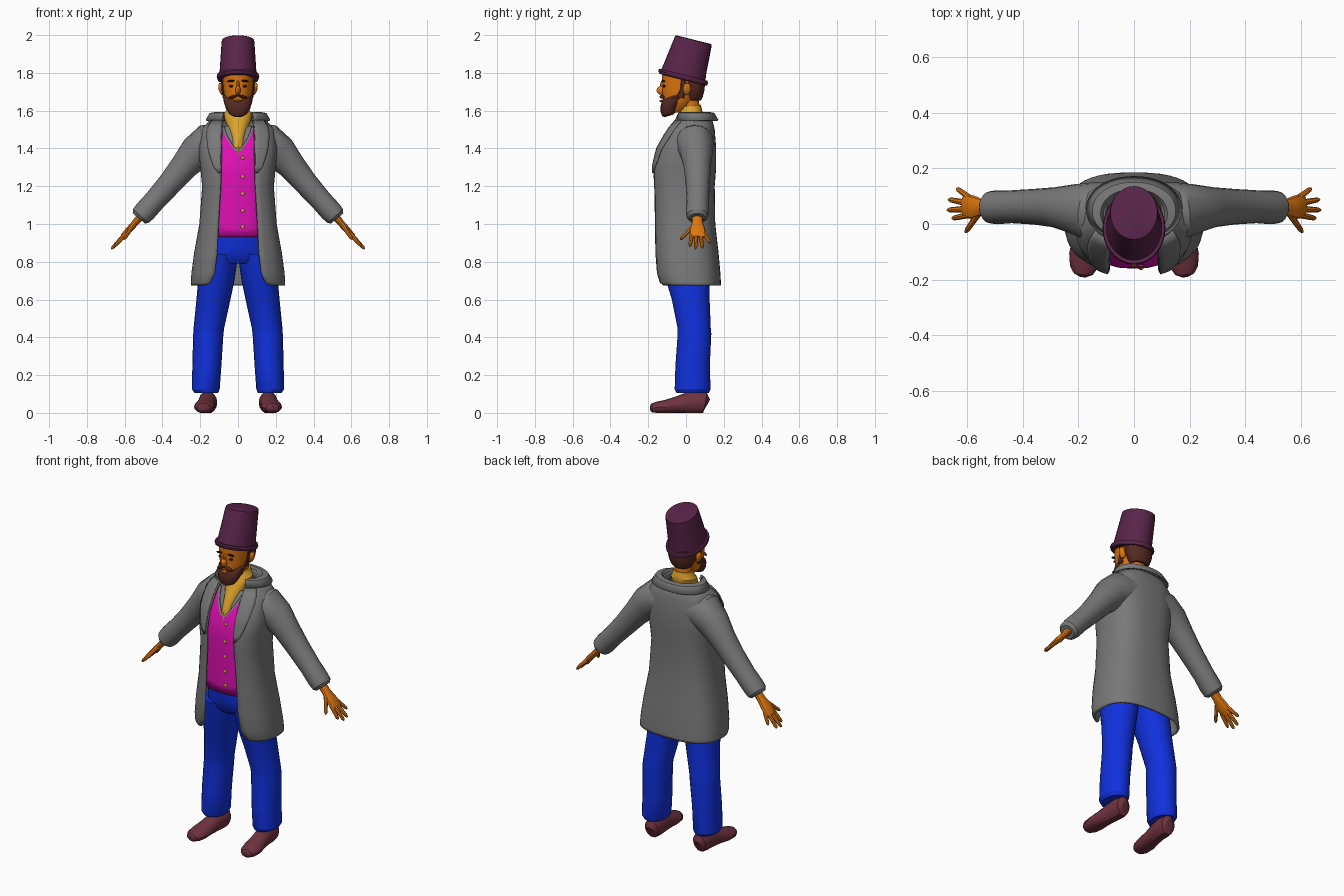
import bpy, bmesh, math
from mathutils import Vector, Matrix

def mat(name, r, g, b):
    m = bpy.data.materials.new(name)
    m.diffuse_color = (r, g, b, 1)
    return m

GREY = mat("coat grey", .19, .19, .19)
BLUE = mat("trouser blue", .005, .03, .72)
PINK = mat("waistcoat magenta", .76, .005, .47)
GOLD = mat("scarf gold", .72, .36, .025)
SKIN = mat("skin orange", .72, .18, .005)
PLUM = mat("hat plum", .10, .018, .068)
SHOE = mat("shoe maroon", .16, .032, .05)
HAIR = mat("hair brown", .095, .023, .017)
DARK = mat("dark brown", .02, .008, .006)

def finish(name, bm, mats, mirror=False, thick=0):
    bmesh.ops.recalc_face_normals(bm, faces=bm.faces)
    me = bpy.data.meshes.new(name)
    bm.to_mesh(me)
    bm.free()
    ob = bpy.data.objects.new(name, me)
    bpy.context.collection.objects.link(ob)
    for m in mats:
        me.materials.append(m)
    if mirror:
        mod = ob.modifiers.new("mirror", 'MIRROR')
        mod.use_clip = True
    if thick:
        mod = ob.modifiers.new("thickness", 'SOLIDIFY')
        mod.thickness, mod.offset = thick, -1
    return ob

def skin_rings(name, rings, mats, closed=True, cap=True, mirror=False, thick=0, rule=None, floor=False):
    """Bridge a list of point rings into one surface."""
    bm = bmesh.new()
    vs = [[bm.verts.new(p) for p in r] for r in rings]
    n = len(vs[0])
    for i in range(len(vs) - 1):
        for j in range(n if closed else n - 1):
            k = (j + 1) % n
            f = bm.faces.new((vs[i][j], vs[i][k], vs[i + 1][k], vs[i + 1][j]))
            if rule:
                f.material_index = rule(i, j)
    if closed and cap:
        bm.faces.new(vs[0])
        bm.faces.new(vs[-1])
    if floor:
        for v in bm.verts:
            v.co.z = max(0, v.co.z)
    return finish(name, bm, mats, mirror, thick)

def stack(name, rows, m, slope=0, n=20, mirror=False, cap=True):
    """Upright loft; rows are (x, y, z, rx, ry), slope tips the rings."""
    rings = []
    for x, y, z, rx, ry in rows:
        a = [2 * math.pi * j / n for j in range(n)]
        rings.append([(x + rx * math.cos(t), y + ry * math.sin(t), z - slope * ry * math.sin(t)) for t in a])
    return skin_rings(name, rings, [m], mirror=mirror, cap=cap)

def tube(name, rows, m, ref=(0, 1, 0), n=12, mirror=True, floor=False):
    """Loft square to a path; rows are (x, y, z, radius along ref, other radius)."""
    P = [Vector(r[:3]) for r in rows]
    rings = []
    for i, r in enumerate(rows):
        t = (P[min(i + 1, len(P) - 1)] - P[max(i - 1, 0)]).normalized()
        a = Vector(ref)
        a = (a - t * a.dot(t)).normalized()
        b = t.cross(a)
        rings.append([P[i] + a * r[3] * math.cos(2 * math.pi * j / n) + b * r[4] * math.sin(2 * math.pi * j / n)
                      for j in range(n)])
    return skin_rings(name, rings, [m], mirror=mirror, floor=floor)

def blob(name, c, r, m, mirror=False, turn=0, seg=14):
    bm = bmesh.new()
    M = Matrix.Translation(c) @ Matrix.Rotation(turn, 4, 'Y') @ Matrix.Diagonal((*r, 1))
    bmesh.ops.create_uvsphere(bm, u_segments=seg, v_segments=seg // 2 + 1, radius=1, matrix=M)
    return finish(name, bm, [m], mirror)

def lookup(table, z):
    """Interpolate a (z, half width, front y, back y, opening) table."""
    for a, b in zip(table, table[1:]):
        if z <= b[0]:
            k = max(0, (z - a[0]) / (b[0] - a[0]))
            return [p + (q - p) * k for p, q in zip(a, b)]
    return list(table[-1])

def body_point(row, phi, grow=0, p=.75):
    z, w, f, b = row[:4]
    c, s = math.cos(phi), math.sin(phi)
    return Vector(((w + grow) * math.copysign(abs(c) ** p, c),
                   (f + b) / 2 + ((b - f) / 2 + grow) * math.copysign(abs(s) ** p, s), z))

def half_arc(row, n=18, t0=0, t1=1, grow=0, p=.75):
    """Arc from the front opening round to the middle of the back."""
    start = -math.acos((row[4] / row[1]) ** (1 / p))
    end = math.pi / 2
    pts = [body_point(row, start + (end - start) * (t0 + (t1 - t0) * j / n), grow, p) for j in range(n + 1)]
    if t1 == 1:
        pts[-1].x = 0
    return pts

# Coat: open shell, lapels, collar, sleeves
COAT = [(.675, .25, -.145, .185, .17), (.69, .25, -.155, .185, .145), (.74, .247, -.165, .182, .125),
        (.85, .232, -.172, .172, .112), (1.0, .205, -.175, .155, .105), (1.2, .19, -.178, .152, .093),
        (1.3, .20, -.182, .16, .09), (1.4, .21, -.158, .16, .088), (1.5, .195, -.1, .152, .085),
        (1.55, .15, -.06, .14, .08), (1.58, .105, -.045, .115, .075)]
skin_rings("coat_body", [half_arc(r) for r in COAT], [GREY], closed=False, mirror=True, thick=.012)
lapel = []
for i in range(9):
    z = 1.27 + .28 * i / 8
    lapel.append(half_arc(lookup(COAT, z), 5, 0, .02 + .2 * (i / 8) ** .6, .008))
skin_rings("lapel", lapel, [GREY], closed=False, mirror=True, thick=.008)
COLLAR = [(1.55, .09, -.06, .10, .07), (1.593, .12, -.05, .125, .075),
          (1.588, .15, -.055, .15, .08), (1.55, .172, -.065, .172, .085)]
skin_rings("collar", [half_arc(r, p=.95) for r in COLLAR], [GREY], closed=False, mirror=True, thick=.008)
tube("sleeve", [(.10, .04, 1.43, .11, .10), (.16, .045, 1.425, .105, .105), (.22, .055, 1.38, .088, .092),
                (.285, .06, 1.305, .072, .074), (.36, .062, 1.215, .064, .064), (.44, .062, 1.125, .059, .058),
                (.492, .06, 1.067, .061, .059), (.515, .06, 1.042, .058, .055), (.525, .06, 1.03, .043, .042)],
     GREY, n=16)

# Hands and fingers
tube("palm", [(.515, .06, 1.04, .028, .022), (.545, .06, 1.005, .03, .018), (.575, .06, .972, .042, .017),
              (.607, .064, .937, .044, .014), (.613, .064, .93, .036, .01)], SKIN)
FINGERS = {"thumb": ((.56, .035, .985), (.605, -.03, .918)), "index_finger": ((.598, .032, .945), (.652, .02, .882)),
           "middle_finger": ((.602, .054, .94), (.67, .05, .868)), "ring_finger": ((.602, .076, .94), (.666, .088, .873)),
           "little_finger": ((.592, .095, .95), (.636, .128, .9))}
for name, (a, b) in FINGERS.items():
    a, b = Vector(a), Vector(b)
    tube(name, [(*a.lerp(b, k), r, r) for k, r in ((0, .012), (.5, .0105), (.88, .009), (1, .004))], SKIN, n=8)

# Waistcoat with a V neck and grey edging, over a shirt
VEST = [(.93, .165, -.15, .13), (1.0, .16, -.155, .13), (1.2, .155, -.158, .125), (1.3, .16, -.16, .13),
        (1.4, .16, -.138, .13), (1.46, .15, -.105, .125), (1.52, .12, -.065, .11)]
N = 64
def vest_ring(s):
    out = []
    for j in range(N):
        phi = 2 * math.pi * (j + .5) / N - math.pi
        x = .155 * abs(math.cos(phi)) ** .75
        top = 1.52 - (.14 * max(0, 1 - x / .095) if phi < 0 else 0)
        out.append(body_point(lookup(VEST, .93 + s * (top - .93)), phi))
    return out
skin_rings("waistcoat", [vest_ring(s) for s in (0, .1, .25, .45, .6, .7, .8, .9, .965, 1)], [PINK, GREY],
           cap=False, thick=.006, rule=lambda i, j: int(i == 8))
skin_rings("shirt", [[body_point(lookup(VEST, z), 2 * math.pi * j / 24, -.012) for j in range(24)]
                     for z in (1.2, 1.3, 1.36, 1.4, 1.43, 1.46, 1.5, 1.52)], [GREY])
for z in (1.35, 1.25, 1.16, 1.07, .985):
    blob("button", (.025, lookup(VEST, z)[2] + .001, z), (.01, .007, .01), GOLD, seg=10)

# Scarf
stack("scarf", [(0, -.06, 1.37, .012, .088), (0, -.05, 1.41, .04, .09), (0, -.035, 1.46, .042, .085),
                (0, -.015, 1.51, .055, .075), (0, .012, 1.56, .073, .07), (0, .02, 1.585, .074, .067),
                (0, .024, 1.6, .062, .06), (0, .025, 1.625, .055, .054)], GOLD, slope=-.12)

# Trousers
stack("trouser_leg", [(.168, .035, .105, .062, .085), (.17, .035, .125, .073, .095), (.165, .035, .25, .077, .091),
                      (.157, .045, .42, .08, .089), (.154, .043, .45, .081, .088), (.13, .025, .6, .09, .1),
                      (.115, .01, .7, .096, .115), (.095, 0, .84, .096, .13)], BLUE, mirror=True)
stack("trouser_seat", [(0, .005, .79, .15, .105), (0, .003, .82, .18, .128), (0, -.002, .88, .175, .137),
                       (0, -.006, .97, .155, .138)], BLUE, n=28)

# Shoes
tube("shoe", [(.158, .112, .045, .02, .03), (.159, .1, .052, .043, .055), (.16, .06, .055, .05, .06),
              (.163, .01, .052, .047, .057), (.17, -.05, .042, .05, .044), (.177, -.11, .032, .056, .036),
              (.18, -.155, .028, .05, .031), (.182, -.18, .026, .034, .024), (.183, -.19, .025, .012, .012)],
     SHOE, ref=(1, 0, 0), n=16, floor=True)

# Head, neck, ears, nose
tube("neck", [(0, .035, 1.56, .05, .05), (0, .025, 1.62, .047, .047), (0, .01, 1.7, .052, .052)], SKIN,
     n=16, mirror=False)
stack("head", [(0, -.055, 1.59, .03, .04), (0, -.05, 1.61, .05, .062), (0, -.04, 1.65, .067, .084),
               (0, -.028, 1.7, .076, .098), (0, -.022, 1.74, .08, .106), (0, -.02, 1.79, .083, .108)], SKIN, n=24)
blob("ear", (.088, .005, 1.715), (.015, .021, .034), SKIN, True, .25)
blob("nose", (0, -.13, 1.708), (.015, .026, .024), SKIN)
blob("nose_bridge", (0, -.123, 1.733), (.009, .014, .03), SKIN)

# Beard, moustache, hair, brows, eyes, lip
stack("beard", [(0, -.092, 1.572, .025, .022), (0, -.088, 1.583, .047, .038), (0, -.082, 1.61, .064, .053),
                (0, -.07, 1.645, .075, .064), (0, -.05, 1.673, .079, .078), (0, -.045, 1.685, .07, .074)],
      HAIR, slope=-.3)
tube("sideburn", [(.073, -.03, 1.67, .022, .008), (.079, -.018, 1.71, .013, .008), (.083, -.012, 1.78, .012, .007)],
     HAIR, n=8)
blob("moustache", (.024, -.126, 1.674), (.027, .014, .008), HAIR, True, .3)
blob("lip", (0, -.131, 1.652), (.02, .01, .006), SKIN)
stack("hair", [(0, .04, 1.655, .05, .04), (0, .042, 1.67, .066, .046), (0, .04, 1.71, .081, .058),
               (0, .038, 1.77, .085, .065)], HAIR)
blob("eye", (.034, -.115, 1.73), (.014, .008, .007), DARK, True)
blob("eyebrow", (.036, -.12, 1.757), (.023, .009, .006), DARK, True, .12)

# Hat, tipped back
stack("hat", [(0, -.015, 1.763, .096, .114), (0, -.015, 1.766, .109, .128), (0, -.015, 1.78, .113, .131),
              (0, -.014, 1.79, .11, .128), (0, -.013, 1.79, .1, .117), (0, -.008, 1.812, .097, .113),
              (0, .037, 1.963, .087, .098), (0, .04, 1.973, .085, .096), (0, .041, 1.976, .08, .09)],
      PLUM, slope=.25, n=28)

# Smooth shading with sharp edges kept
bpy.ops.object.select_all(action='SELECT')
bpy.context.view_layer.objects.active = bpy.data.objects["hat"]
bpy.ops.object.shade_smooth_by_angle(angle=math.radians(28))
